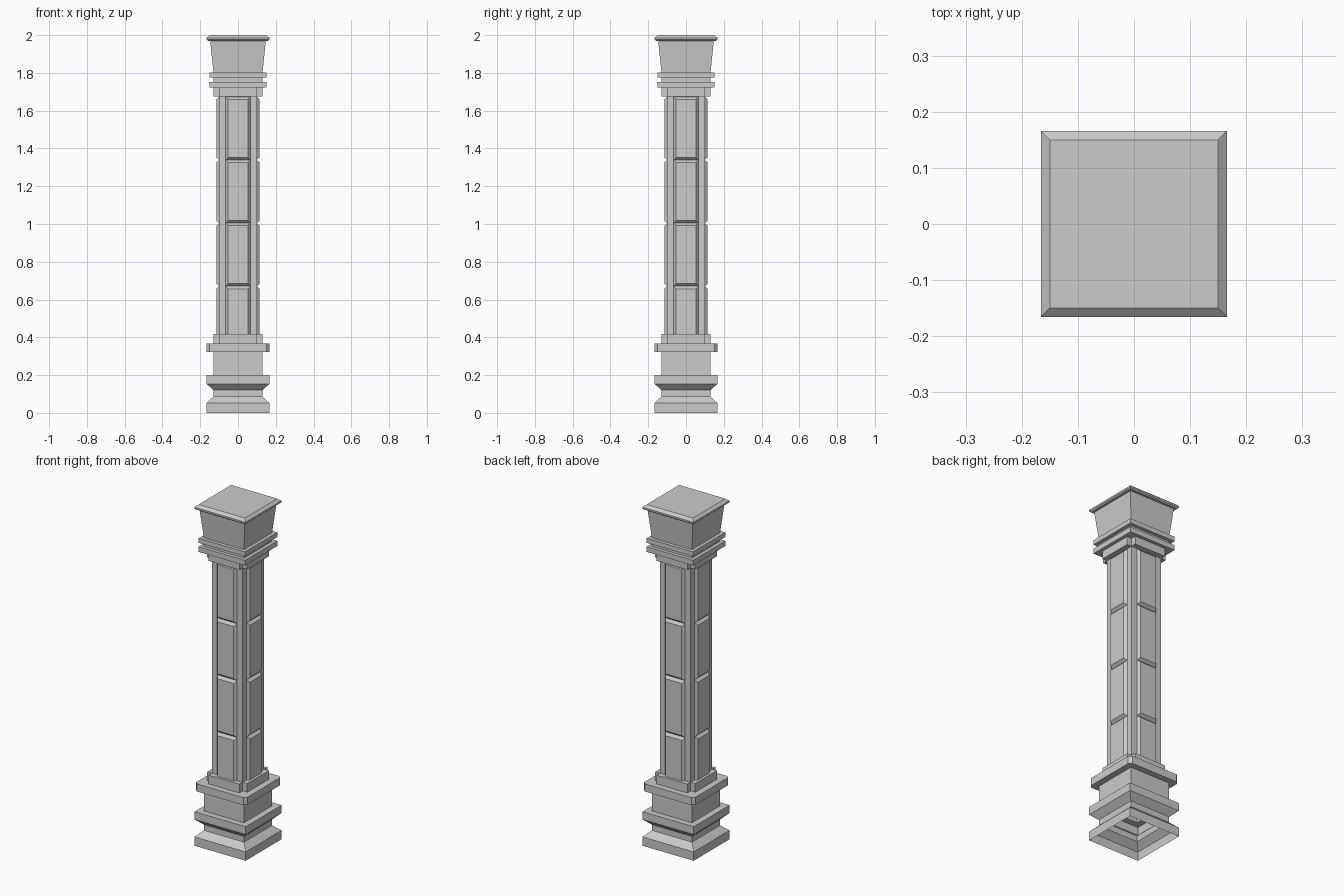
import bpy
import bmesh
from math import pi
from mathutils import Matrix

if "Cube" in bpy.data.objects:
    bpy.data.objects.remove(bpy.data.objects["Cube"])

# One plain stone colour
stone = bpy.data.materials.new("grey stone")
stone.use_nodes = True
stone.diffuse_color = (0.6, 0.6, 0.6, 1)
stone.node_tree.nodes["Principled BSDF"].inputs["Base Color"].default_value = (0.6, 0.6, 0.6, 1)

NOTCH, CHAMFER = 1.0, 0.5


def finish(name, bm):
    mesh = bpy.data.meshes.new(name)
    bm.to_mesh(mesh)
    bm.free()
    mesh.materials.append(stone)
    obj = bpy.data.objects.new(name, mesh)
    bpy.context.collection.objects.link(obj)
    return obj


def section(half, cut=0.0, kind=NOTCH):
    """Square outline, counter-clockwise, with optional cut corners."""
    a, m = half - cut, half - cut * kind
    corner = [(half, a), (m, m), (a, half)]
    points = []
    for _ in range(4):
        points += corner
        corner = [(-y, x) for x, y in corner]
    return points


def loft(name, levels, cap=False):
    """Skin stacked square sections given as (z, half width, cut, kind)."""
    bm = bmesh.new()
    rings = [[bm.verts.new((x, y, z)) for x, y in section(*shape)]
             for z, *shape in levels]
    for low, high in zip(rings, rings[1:]):
        for i in range(len(low)):
            j = (i + 1) % len(low)
            bm.faces.new((low[i], low[j], high[j], high[i]))
    if cap:
        bm.faces.new(rings[-1])
    bmesh.ops.remove_doubles(bm, verts=bm.verts, dist=0.0002)
    bmesh.ops.dissolve_degenerate(bm, edges=bm.edges, dist=0.0002)
    return finish(name, bm)


# Hollow plinth with a waisted moulding and a block above it
loft("plinth", [(0, .166), (.052, .166), (.086, .13), (.12, .13),
                (.154, .166), (.2, .166), (.2, .13), (.322, .13)])

# Chamfered ledge and notched collar at the foot of the shaft
loft("base_ledge", [(.322, .13), (.322, .166, .015, CHAMFER),
                    (.367, .166, .015, CHAMFER), (.367, .13, .03)])
loft("lower_collar", [(.367, .13, .03), (.418, .13, .03), (.418, .1)])

# Square shaft core and notched collar at its head
loft("shaft", [(.418, .1), (1.675, .1)])
loft("upper_collar", [(1.675, .1), (1.675, .13, .03), (1.722, .13, .03)])

# Two bands, flared block and chamfered lid
loft("capital", [(1.722, .13, .03), (1.722, .15), (1.752, .15), (1.752, .13),
                 (1.775, .13), (1.775, .15), (1.802, .15), (1.802, .13),
                 (1.97, .147), (1.97, .158), (1.976, .166), (1.986, .166),
                 (2, .15)], cap=True)

# Raised bevelled panels, four on each side of the shaft
bm = bmesh.new()
PITCH, BEVEL, TOP = 0.334, 0.014, 1.673
for side in range(4):
    turn = Matrix.Rotation(side * pi / 2, 4, "Z")
    for row in range(4):
        top = TOP - row * PITCH
        bottom = top - PITCH
        outline = [(-1, bottom, 1), (1, bottom, 1), (1, top, -1), (-1, top, -1)]
        back = [bm.verts.new(turn @ Matrix.Translation((s * .065, -.1, z)).translation)
                for s, z, _ in outline]
        face = [bm.verts.new(turn @ Matrix.Translation((s * .052, -.115, z + d * BEVEL)).translation)
                for s, z, d in outline]
        bm.faces.new(face)
        for i in range(4):
            j = (i + 1) % 4
            bm.faces.new((back[i], back[j], face[j], face[i]))
finish("shaft_panels", bm)
